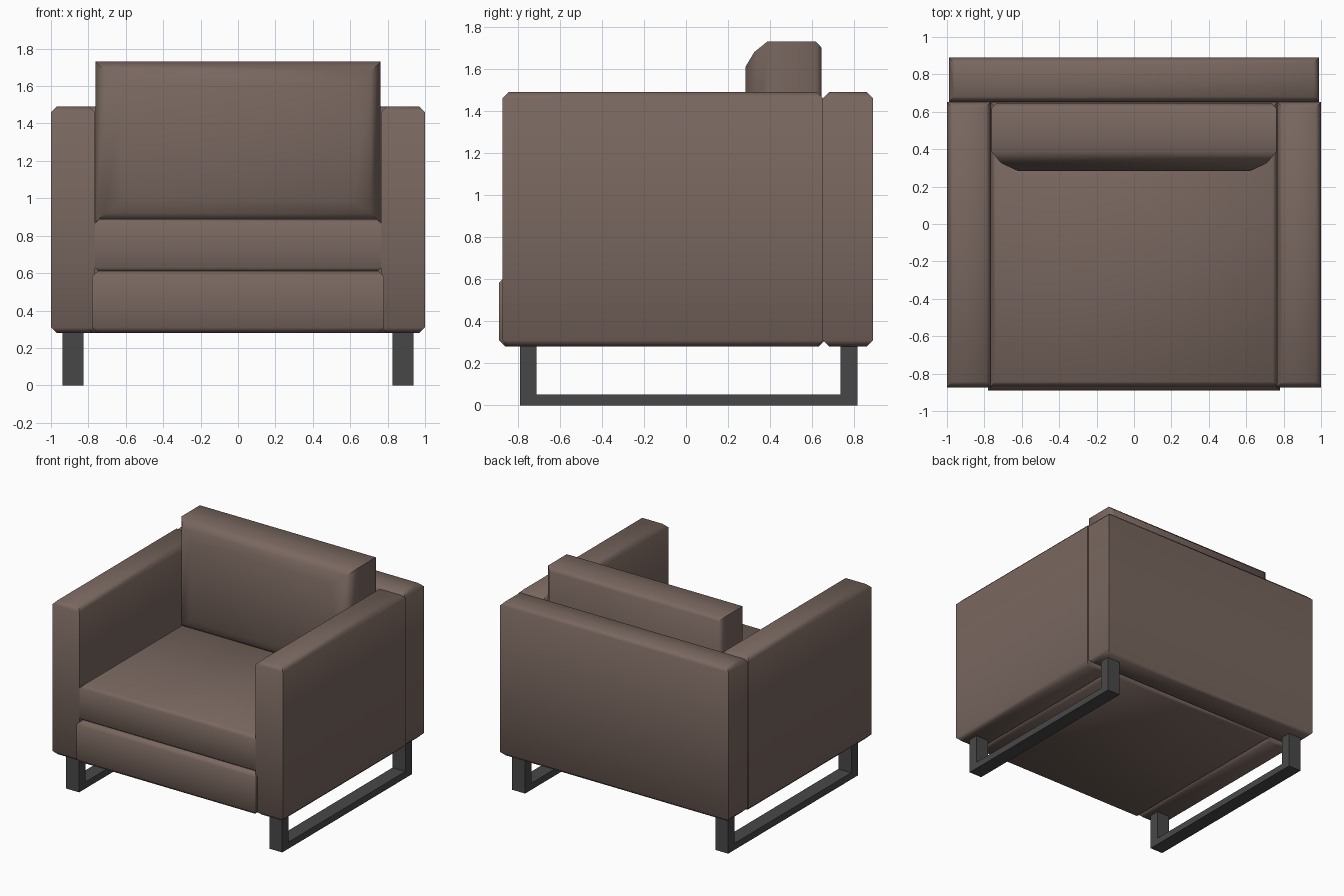
import bpy, bmesh, math

if "Cube" in bpy.data.objects:
    bpy.data.objects.remove(bpy.data.objects["Cube"])


def material(name, rgb):
    m = bpy.data.materials.new(name)
    m.diffuse_color = (*rgb, 1)
    m.use_nodes = True
    m.node_tree.nodes["Principled BSDF"].inputs["Base Color"].default_value = m.diffuse_color
    return m


leather = material("brown upholstery", (0.19, 0.135, 0.115))
metal = material("dark metal", (0.064, 0.064, 0.064))


def finish(name, bm, mat, smooth=True):
    bmesh.ops.recalc_face_normals(bm, faces=bm.faces)
    me = bpy.data.meshes.new(name)
    bm.to_mesh(me)
    bm.free()
    me.materials.append(mat)
    if smooth:
        me.polygons.foreach_set("use_smooth", [True] * len(me.polygons))
        me.set_sharp_from_angle(angle=math.radians(58))
    ob = bpy.data.objects.new(name, me)
    bpy.context.collection.objects.link(ob)
    return ob


def loft(name, rings, mat):
    """Skin a list of four-cornered rings and cap both ends."""
    bm = bmesh.new()
    vs = [[bm.verts.new(p) for p in r] for r in rings]
    for a, b in zip(vs, vs[1:]):
        for i in range(4):
            j = (i + 1) % 4
            bm.faces.new((a[i], a[j], b[j], b[i]))
    bm.faces.new(vs[0])
    bm.faces.new(vs[-1])
    return finish(name, bm, mat)


def padded_block(name, x, y, z, c=0.03):
    """Block with chamfered top and bottom rims, square upright edges."""
    rings = []
    for h, d in ((z[0], c), (z[0] + c, 0), (z[1] - c, 0), (z[1], c)):
        x0, x1, y0, y1 = x[0] + d, x[1] - d, y[0] + d, y[1] - d
        rings.append([(x0, y0, h), (x1, y0, h), (x1, y1, h), (x0, y1, h)])
    return loft(name, rings, leather)


# Upholstered body
padded_block("left_arm", (-1.0, -0.765), (-0.873, 0.652), (0.28, 1.49))
padded_block("right_arm", (0.765, 1.0), (-0.873, 0.652), (0.28, 1.49))
padded_block("back_panel", (-0.99, 0.99), (0.652, 0.889), (0.28, 1.49))
padded_block("seat_base", (-0.78, 0.78), (-0.889, 0.66), (0.28, 0.612))
padded_block("seat_cushion", (-0.765, 0.765), (-0.868, 0.65), (0.605, 0.89), 0.025)

# Back cushion: puffed front, thin rim at the rear
rings = []
for y, hx, z0, z1 in ((0.283, 0.62, 0.99, 1.61), (0.325, 0.71, 0.92, 1.68),
                      (0.387, 0.763, 0.87, 1.73), (0.617, 0.763, 0.87, 1.73),
                      (0.645, 0.735, 0.90, 1.70)):
    rings.append([(-hx, y, z0), (hx, y, z0), (hx, y, z1), (-hx, y, z1)])
loft("back_cushion", rings, leather)

# Sled legs: U-shaped profile in the side plane, extruded across its width
profile = [(-0.79, 0), (0.815, 0), (0.815, 0.3), (0.735, 0.3),
           (0.735, 0.052), (-0.71, 0.052), (-0.71, 0.3), (-0.79, 0.3)]
for side, x in (("left", -0.937), ("right", 0.825)):
    bm = bmesh.new()
    face = bm.faces.new([bm.verts.new((x, y, z)) for y, z in profile])
    ext = bmesh.ops.extrude_face_region(bm, geom=[face], use_keep_orig=True)
    bmesh.ops.translate(bm, vec=(0.112, 0, 0),
                        verts=[v for v in ext["geom"] if isinstance(v, bmesh.types.BMVert)])
    finish(side + "_sled_leg", bm, metal, smooth=False)
